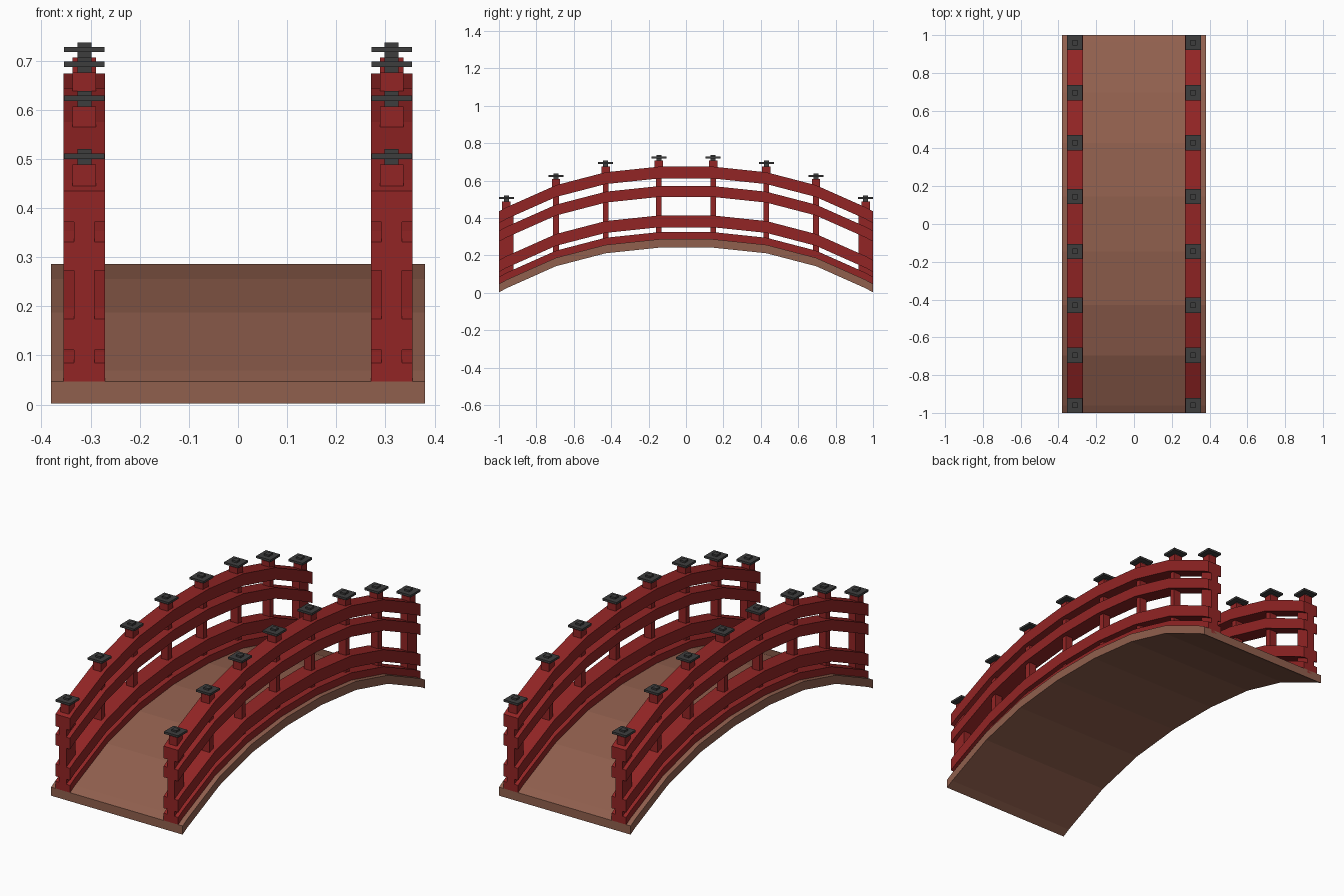
import bpy, bmesh

if "Cube" in bpy.data.objects:
    bpy.data.objects.remove(bpy.data.objects["Cube"])


def material(name, rgb):
    m = bpy.data.materials.new(name)
    m.diffuse_color = (*rgb, 1)
    m.use_nodes = True
    m.node_tree.nodes["Principled BSDF"].inputs["Base Color"].default_value = m.diffuse_color
    return m


RED = material("red lacquer", (0.29, 0.018, 0.018))
BROWN = material("brown deck", (0.28, 0.115, 0.075))
DARK = material("dark metal", (0.047, 0.047, 0.047))

# Arch of the deck top: (y, z) at each post and at the ends
HALF = [(0.145, 0.286), (0.43, 0.256), (0.695, 0.187), (0.96, 0.069), (1.0, 0.047)]
ARCH = [(-y, z) for y, z in reversed(HALF)] + HALF
POSTS = [p for p in ARCH if abs(p[0]) < 0.99]
RAIL_X = 0.3125


def finish(bm, name, mat):
    bmesh.ops.recalc_face_normals(bm, faces=bm.faces)
    me = bpy.data.meshes.new(name)
    bm.to_mesh(me)
    bm.free()
    me.materials.append(mat)
    ob = bpy.data.objects.new(name, me)
    bpy.context.collection.objects.link(ob)
    return ob


def arched_bar(name, x0, x1, lo, hi, mat, end_lo=None):
    """Bar of rectangular section following the arch, lo..hi above the deck top."""
    bm = bmesh.new()
    rings = []
    for y, z in ARCH:
        rings.append([bm.verts.new((x, y, z + h))
                      for x, h in ((x0, lo), (x1, lo), (x1, hi), (x0, hi))])
    for a, b in zip(rings, rings[1:]):
        for i in range(4):
            j = (i + 1) % 4
            bm.faces.new((a[i], a[j], b[j], b[i]))
    bm.faces.new(rings[0])
    bm.faces.new(rings[-1])
    return finish(bm, name, mat)


def box(name, x0, x1, y0, y1, z0, z1, mat):
    bm = bmesh.new()
    bmesh.ops.create_cube(bm, size=1)
    for v in bm.verts:
        v.co = ((x0, x1)[v.co.x > 0], (y0, y1)[v.co.y > 0], (z0, z1)[v.co.z > 0])
    return finish(bm, name, mat)


def block(name, x, y, w, d, z0, z1, mat):
    return box(name, x - w / 2, x + w / 2, y - d / 2, y + d / 2, z0, z1, mat)


# Deck
arched_bar("deck", -0.38, 0.38, -0.045, 0, BROWN)

for s, side in ((-1, "left"), (1, "right")):
    x = s * RAIL_X
    # Four arched rails
    for part, lo, hi in (("kerb_rail", 0, 0.038), ("lower_rail", 0.064, 0.127),
                         ("middle_rail", 0.226, 0.284), ("top_rail", 0.325, 0.388)):
        arched_bar(f"{side}_{part}", x - 0.042, x + 0.042, lo, hi, RED)

    for y, z in POSTS:
        if abs(y) > 0.9:
            # End posts, flush with the rail ends, sloping with the arch
            e = 1 if y > 0 else -1
            post = box(f"{side}_end_post", x - 0.021, x + 0.021,
                       min(e * 0.923, e), max(e * 0.923, e), 0.03, 0.43, RED)
            for v in post.data.vertices:
                if abs(v.co.y) < 0.95:
                    v.co.z += 0.042
        else:
            # Intermediate posts
            block(f"{side}_post", x, y, 0.042, 0.03, z - 0.01, z + 0.36, RED)
        # Post head, cap plate and knob
        block(f"{side}_post_head", x, y, 0.048, 0.045, z + 0.35, z + 0.42, RED)
        block(f"{side}_cap_plate", x, y, 0.082, 0.08, z + 0.431, z + 0.442, DARK)
        block(f"{side}_cap_knob", x, y, 0.028, 0.028, z + 0.418, z + 0.451, DARK)
